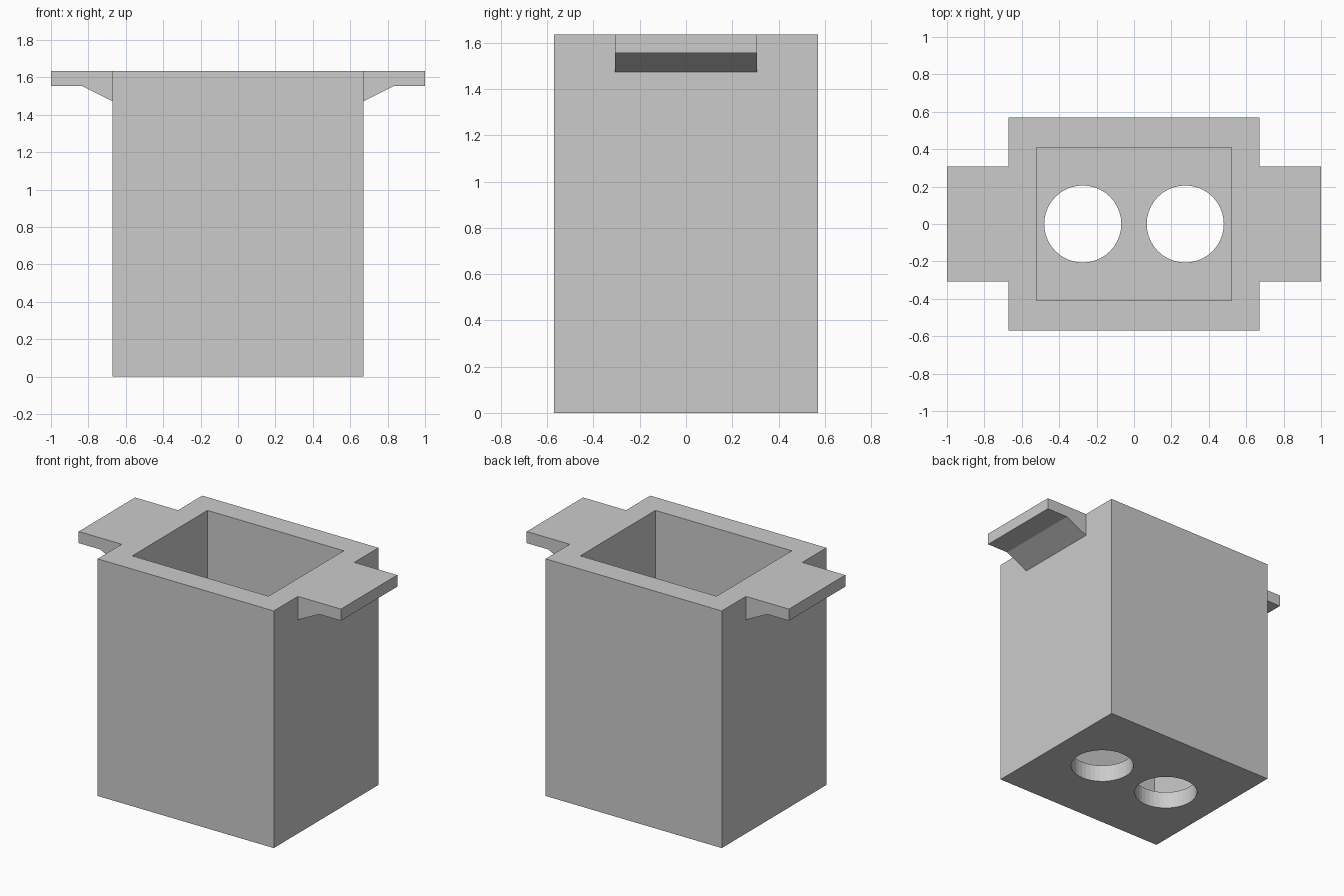
import bpy
import bmesh

# Main sizes
HEIGHT = 1.635
HALF_X, HALF_Y = 0.672, 0.57
CAVITY_X, CAVITY_Y = 0.52, 0.41
FLOOR = 0.12
TAB_Y = 0.307
HOLE_X, HOLE_R = 0.274, 0.206

if "Cube" in bpy.data.objects:
    bpy.data.objects.remove(bpy.data.objects["Cube"], do_unlink=True)

grey = bpy.data.materials.new("plain grey")
grey.use_nodes = True
colour = (0.6, 0.6, 0.6, 1)
grey.diffuse_color = colour
grey.node_tree.nodes["Principled BSDF"].inputs["Base Color"].default_value = colour


def prism(name, profile, shift):
    """Extrude a closed 3D outline along a vector into a solid."""
    bm = bmesh.new()
    face = bm.faces.new([bm.verts.new(p) for p in profile])
    out = bmesh.ops.extrude_face_region(bm, geom=[face])
    moved = [v for v in out["geom"] if isinstance(v, bmesh.types.BMVert)]
    bmesh.ops.translate(bm, vec=shift, verts=moved)
    bmesh.ops.recalc_face_normals(bm, faces=bm.faces)
    mesh = bpy.data.meshes.new(name)
    bm.to_mesh(mesh)
    bm.free()
    mesh.materials.append(grey)
    obj = bpy.data.objects.new(name, mesh)
    bpy.context.collection.objects.link(obj)
    return obj


def block(name, hx, hy, z0, z1):
    outline = [(-hx, -hy, z0), (hx, -hy, z0), (hx, hy, z0), (-hx, hy, z0)]
    return prism(name, outline, (0, 0, z1 - z0))


def combine(target, tool, operation):
    """Apply a boolean and discard the tool object."""
    mod = target.modifiers.new(operation, "BOOLEAN")
    mod.operation = operation
    mod.solver = "EXACT"
    mod.object = tool
    bpy.context.view_layer.objects.active = target
    bpy.ops.object.modifier_apply(modifier=mod.name)
    bpy.data.objects.remove(tool, do_unlink=True)


# Outer box
box = block("open_box", HALF_X, HALF_Y, 0, HEIGHT)

# Side tabs with sloped braces, one on each side
tab_profile = [(HALF_X - 0.06, HEIGHT), (1, HEIGHT), (1, 1.555), (0.835, 1.555),
               (HALF_X, 1.473), (HALF_X - 0.06, 1.473)]
for side in (-1, 1):
    outline = [(side * x, -TAB_Y, z) for x, z in tab_profile]
    combine(box, prism("side_tab", outline, (0, 2 * TAB_Y, 0)), "UNION")

# Hollow interior
combine(box, block("cavity", CAVITY_X, CAVITY_Y, FLOOR, HEIGHT + 0.2), "DIFFERENCE")

# Two round holes through the floor
for side in (-1, 1):
    bpy.ops.mesh.primitive_cylinder_add(vertices=40, radius=HOLE_R, depth=0.6,
                                        location=(side * HOLE_X, 0, 0))
    hole = bpy.context.object
    hole.data.materials.append(grey)
    combine(box, hole, "DIFFERENCE")
